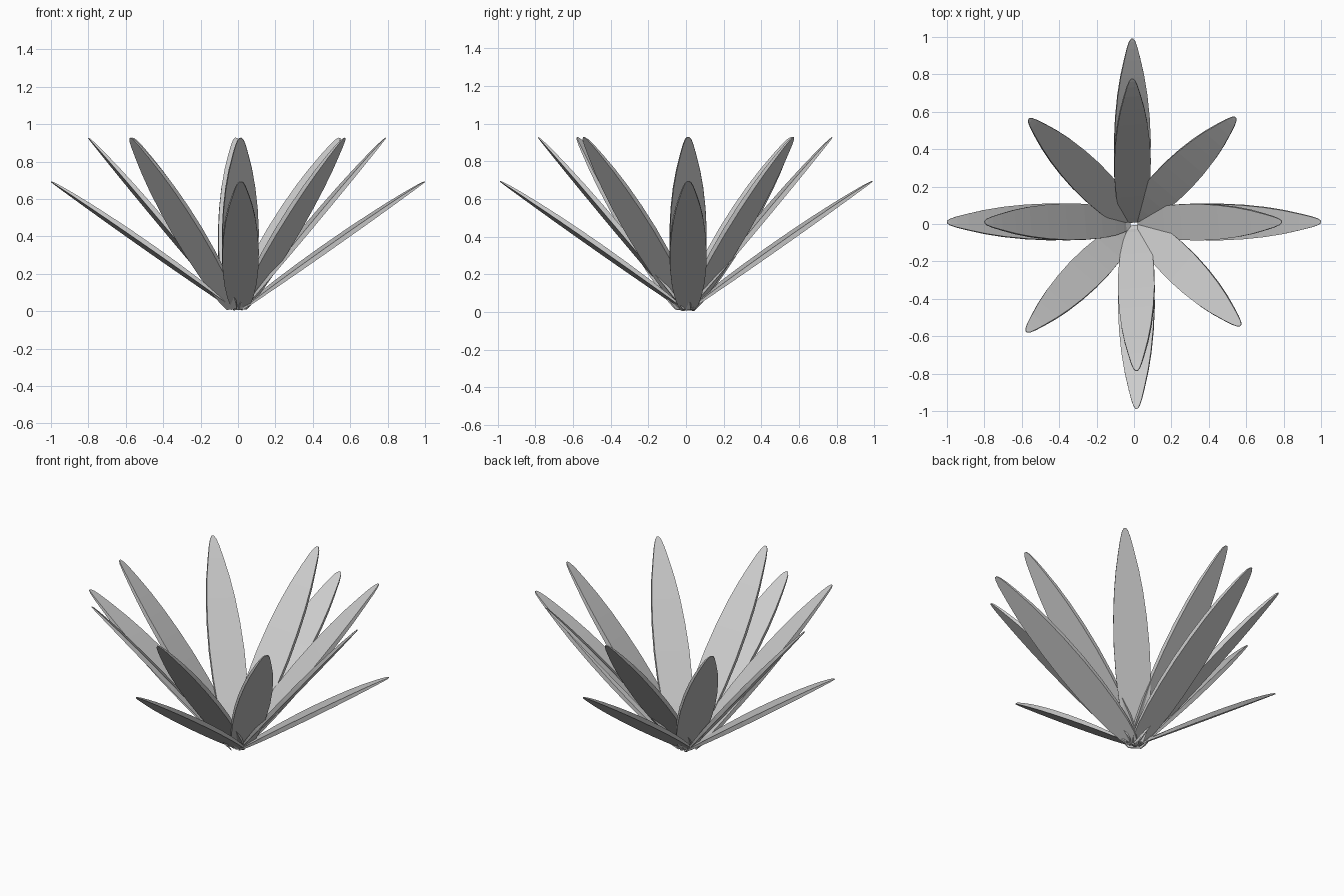
import bpy, bmesh
from math import radians
from mathutils import Matrix, Vector

if "Cube" in bpy.data.objects:
    bpy.data.objects.remove(bpy.data.objects["Cube"])

# Blade outline: (distance along leaf, half width)
LENGTH, THICK = 1.195, 0.022
PROFILE = [(0, .035), (.04, .055), (.1, .071), (.2, .087), (.32, .096), (.45, .098),
           (.58, .092), (.7, .08), (.8, .064), (.89, .044), (.95, .029), (.985, .017), (1, .006)]


def leaf(name, heading, pitch, offset, out=0.022, roll=6):
    bm = bmesh.new()
    rows = []
    for t, w in PROFILE:
        # thickest in the middle, thin at the tip, flat underneath
        h = 0.004 + THICK * (4 * t * (1 - t)) ** 0.7
        x, z = t * LENGTH, -0.01
        rows.append([bm.verts.new(p) for p in ((x, -w, z), (x, w, z), (x, w, z + h), (x, -w, z + h))])
    for a, b in zip(rows, rows[1:]):
        for k in range(4):
            n = (k + 1) % 4
            bm.faces.new((a[k], a[n], b[n], b[k]))
    bm.faces.new(rows[0])
    bm.faces.new(rows[-1])
    bmesh.ops.recalc_face_normals(bm, faces=bm.faces)
    # roll, lean up, then turn around the stem
    bm.transform(Matrix.Rotation(radians(heading), 4, 'Z')
                 @ Matrix.Translation(Vector((out, offset, 0.016)))
                 @ Matrix.Rotation(radians(-pitch), 4, 'Y')
                 @ Matrix.Rotation(radians(roll), 4, 'X'))
    me = bpy.data.meshes.new(name)
    bm.to_mesh(me)
    bm.free()
    ob = bpy.data.objects.new(name, me)
    bpy.context.collection.objects.link(ob)
    return ob


# Outer spreading leaves: sideways offset, distance from the stem
for i, (off, out) in enumerate(((.011, .015), (.009, .005), (-.011, .015), (.013, .002))):
    leaf(f"outer_leaf_{i + 1}", 90 * i, 34.9, off, out)

# Inner upright leaves
inner = ((.011, .015), (.018, .012), (.009, .002), (0, .02),
         (-.011, .025), (0, .04), (.013, .01), (.018, .012))
for i, (off, out) in enumerate(inner):
    leaf(f"inner_leaf_{i + 1}", 45 * i, 50, off, out)
